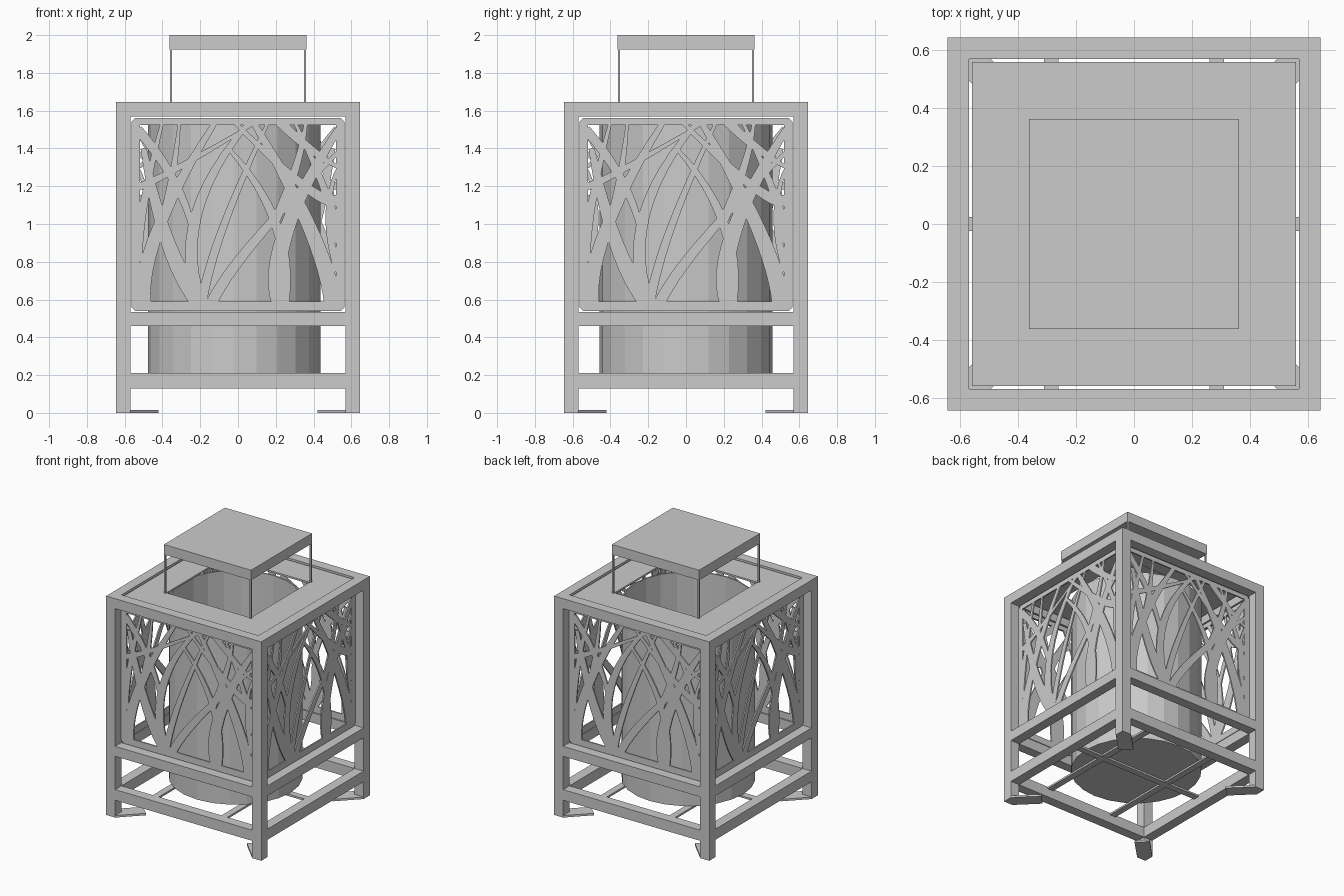
import bpy
import bmesh
from math import pi
from mathutils import Vector, Matrix
from mathutils.geometry import delaunay_2d_cdt

if "Cube" in bpy.data.objects:
    bpy.data.objects.remove(bpy.data.objects["Cube"], do_unlink=True)

grey = bpy.data.materials.new("grey_metal")
grey.use_nodes = True
grey.diffuse_color = (0.6, 0.6, 0.6, 1)
grey.node_tree.nodes["Principled BSDF"].inputs["Base Color"].default_value = grey.diffuse_color


def finish(name, bm):
    """Turn a bmesh into a named, coloured object."""
    bmesh.ops.recalc_face_normals(bm, faces=bm.faces)
    mesh = bpy.data.meshes.new(name)
    bm.to_mesh(mesh)
    bm.free()
    mesh.materials.append(grey)
    obj = bpy.data.objects.new(name, mesh)
    bpy.context.collection.objects.link(obj)
    return obj


def box(name, low, high, turns=0):
    """Box between two corners, turned in quarter steps about the middle."""
    low, high = Vector(low), Vector(high)
    bm = bmesh.new()
    place = Matrix.Translation((low + high) / 2) @ Matrix.Diagonal((*(high - low), 1))
    bmesh.ops.create_cube(bm, size=1, matrix=place)
    bm.transform(Matrix.Rotation(turns * pi / 2, 4, "Z"))
    return finish(name, bm)


def prism(name, outline, height, turns):
    """Flat outline raised from the floor."""
    bm = bmesh.new()
    face = bm.faces.new([bm.verts.new((x, y, 0)) for x, y in outline])
    raised = bmesh.ops.extrude_face_region(bm, geom=[face])["geom"]
    for v in raised:
        if isinstance(v, bmesh.types.BMVert):
            v.co.z = height
    bm.transform(Matrix.Rotation(turns * pi / 2, 4, "Z"))
    return finish(name, bm)


OUT, INN = 0.645, 0.57      # outer and inner faces of the frame
TOP = 1.645                 # frame height
RAILS = {"lower_rail": (0.13, 0.21), "middle_rail": (0.46, 0.535), "top_rail": (1.57, TOP)}
SIDES = ["front", "left", "back", "right"]

# Square frame: posts, rails and diagonal foot plates
foot = [(-OUT, -OUT), (-INN, -OUT), (-0.42, -0.495), (-0.495, -0.42), (-OUT, -INN)]
for turn, side in enumerate(SIDES):
    box(side + "_post", (-OUT, -OUT, 0), (-INN, -INN, TOP), turn)
    prism(side + "_foot", foot, 0.015, turn)
    for rail, (z0, z1) in RAILS.items():
        box(side + "_" + rail, (-INN, -OUT, z0), (INN, -INN, z1), turn)

# Slats carrying the drum
for x in (-0.285, 0.285):
    box("long_slat", (x - 0.025, -INN, 0.195), (x + 0.025, INN, 0.209), 0)
box("cross_slat", (-INN, -0.025, 0.194), (INN, 0.025, 0.208))

# Open drum
bm = bmesh.new()
bmesh.ops.create_cone(bm, cap_ends=True, segments=24, radius1=0.457, radius2=0.457,
                      depth=1.34, matrix=Matrix.Translation((-0.02, 0, 0.88)))
bm.normal_update()
bmesh.ops.delete(bm, geom=[f for f in bm.faces if f.normal.z > 0.9], context="FACES_ONLY")
drum = finish("drum", bm)
wall = drum.modifiers.new("wall", "SOLIDIFY")
wall.thickness = 0.01

# Top plate: four strips around a square opening
for turn, side in enumerate(SIDES):
    box(side + "_top_plate", (-0.56, -0.56, 1.622), (0.35, -0.35, 1.635), turn)

# Lid on four thin rods
for turn, side in enumerate(SIDES):
    box(side + "_lid_rod", (-0.361, -0.361, 1.63), (-0.349, -0.349, 1.93), turn)
box("lid", (-0.362, -0.362, 1.925), (0.362, 0.362, 2.0))

# Grass blades in hundredths: root, middle and tip points, then width
BLADES = [
    (-20, 58, -37, 90, -50, 140, 9),
    (-50, 58, -42, 98, -12, 154, 8),
    (-20, 58, -22, 105, 6, 154, 7),
    (-19, 58, -8, 98, 16, 154, 5),
    (-14, 58, 8, 90, 53, 138, 6),
    (23, 58, 25, 95, 53, 150, 10),
    (50, 58, 38, 98, 8, 154, 9),
    (24, 58, 20, 100, -5, 140, 6),
    (-53, 120, -35, 128, 10, 154, 4),
    (-53, 150, -30, 115, -22, 80, 5),
    (53, 115, 38, 118, -2, 154, 6),
    (-38, 110, -34, 130, -31, 154, 4),
    (18, 98, 30, 128, 36, 154, 5),
    (53, 90, 47, 115, 30, 154, 5),
    (-53, 80, -50, 110, -40, 154, 5),
    (53, 75, 48, 105, 53, 130, 4),
    (22, 154, 38, 140, 53, 130, 5),
]


def blade_outline(ax, az, mx, mz, bx, bz, width, steps=12):
    """Tapered strip along a curve through three points."""
    a, m, b = Vector((ax, az)) / 100, Vector((mx, mz)) / 100, Vector((bx, bz)) / 100
    c = 2 * m - (a + b) / 2
    right, left = [], []
    for i in range(steps + 1):
        t = i / steps
        p = a * (1 - t) ** 2 + c * 2 * t * (1 - t) + b * t * t
        d = ((c - a) * (1 - t) + (b - c) * t).normalized()
        half = width / 200 * (1 - 0.65 * t * t)
        side = Vector((d.y, -d.x)) * half
        right.append(p + side)
        left.append(p - side)
    return right + left[::-1]


# Panel border with clipped corners
W, LOW, HIGH = 0.565, 0.54, 1.56
bottom = [(-0.545, LOW), (0.545, LOW), (W, LOW + 0.02), (W, 0.59), (-W, 0.59), (-W, LOW + 0.02)]
upper = [(x, LOW + HIGH - z) for x, z in reversed(bottom)]
upper = [(x, min(z, HIGH) if z > 1.52 else 1.525) for x, z in upper]
shapes = [bottom, upper]
for s in (-1, 1):
    x0, x1 = sorted((s * 0.52, s * W))
    shapes.append([(x0, 0.58), (x1, 0.58), (x1, 1.53), (x0, 1.53)])
shapes += [blade_outline(*blade) for blade in BLADES]

# Merge all panel shapes into one flat sheet
points, loops = [], []
for shape in shapes:
    loops.append(list(range(len(points), len(points) + len(shape))))
    points += [Vector(p) for p in shape]
verts, _, faces, _, _, sources = delaunay_2d_cdt(points, [], loops, 1, 1e-5)

for turn, side in enumerate(SIDES):
    bm = bmesh.new()
    grid = [bm.verts.new((v.x, -0.576, v.y)) for v in verts]
    for face, source in zip(faces, sources):
        if source:
            bm.faces.new([grid[i] for i in face])
    loose = [v for v in bm.verts if not v.link_faces]
    bmesh.ops.delete(bm, geom=loose, context="VERTS")
    bm.transform(Matrix.Rotation(turn * pi / 2, 4, "Z"))
    panel = finish(side + "_grass_panel", bm)
    sheet = panel.modifiers.new("sheet", "SOLIDIFY")
    sheet.thickness = 0.01
    sheet.offset = 0
